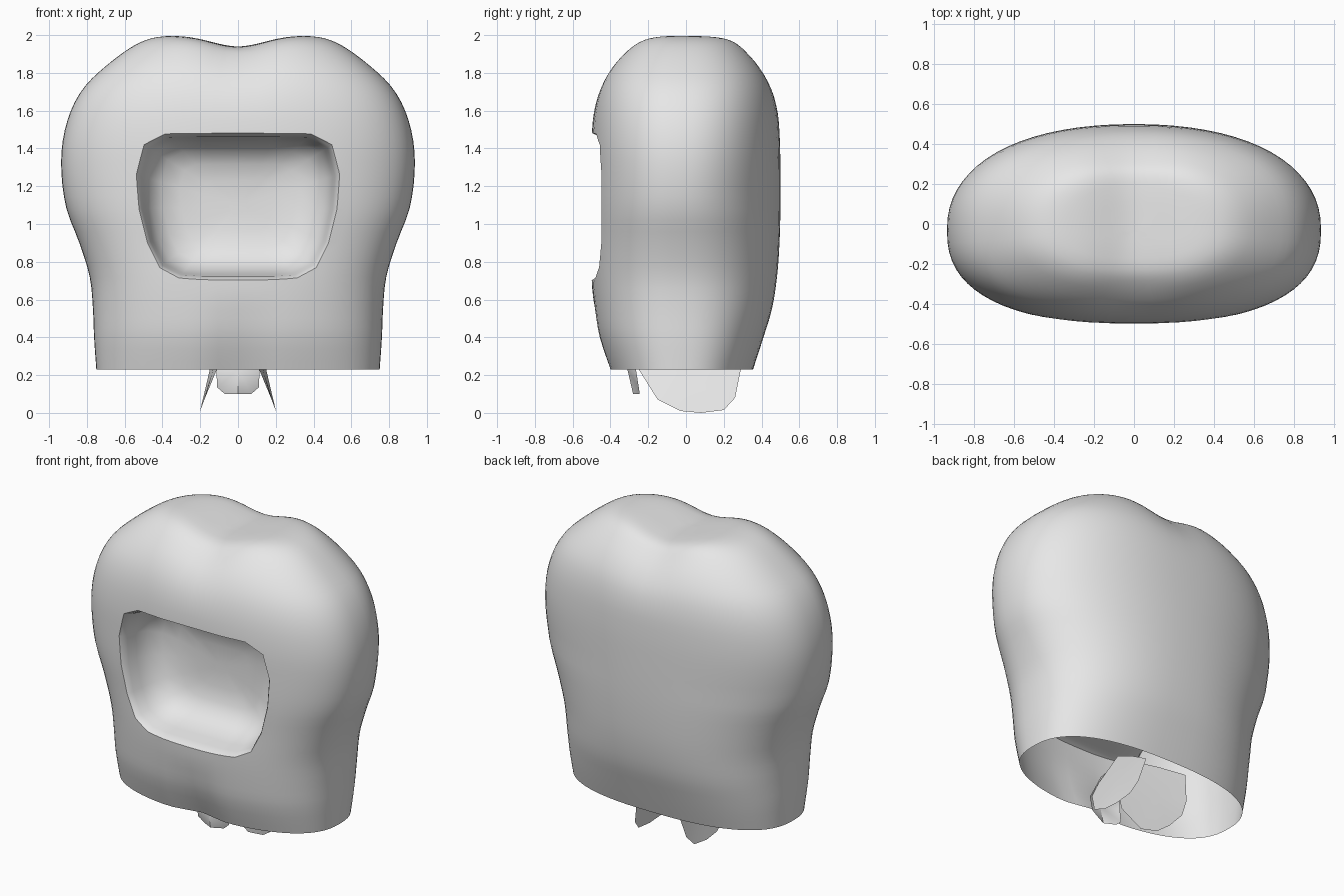
import bpy, bmesh, math
from mathutils import Vector

if "Cube" in bpy.data.objects:
    bpy.data.objects.remove(bpy.data.objects["Cube"], do_unlink=True)

grey = bpy.data.materials.new("plain_grey")
grey.use_nodes = True
grey.diffuse_color = (0.8, 0.8, 0.8, 1)
grey.node_tree.nodes["Principled BSDF"].inputs["Base Color"].default_value = (0.8, 0.8, 0.8, 1)


def make_object(name, bm):
    mesh = bpy.data.meshes.new(name)
    bm.to_mesh(mesh)
    bm.free()
    mesh.materials.append(grey)
    obj = bpy.data.objects.new(name, mesh)
    bpy.context.collection.objects.link(obj)
    return obj


def smooth_rows(rows, steps):
    """Catmull-Rom interpolation through a list of tuples."""
    pts = [Vector(r) for r in rows]
    out = []
    for i in range(len(pts) - 1):
        a, b, c, d = pts[max(i - 1, 0)], pts[i], pts[i + 1], pts[min(i + 2, len(pts) - 1)]
        for k in range(steps):
            t = k / steps
            out.append(b + (c - a) * t / 2 + (a * 2 - b * 5 + c * 4 - d) * t * t / 2
                       + (b * 3 - a - c * 3 + d) * t ** 3 / 2)
    return out + [pts[-1]]


def loft(rings):
    """Closed skin through rings of equal length, capped at both ends."""
    bm = bmesh.new()
    loops = [[bm.verts.new(p) for p in ring] for ring in rings]
    n = len(loops[0])
    for a, b in zip(loops, loops[1:]):
        for i in range(n):
            j = (i + 1) % n
            bm.faces.new((a[i], a[j], b[j], b[i]))
    bm.faces.new(loops[0])
    bm.faces.new(loops[-1])
    bmesh.ops.recalc_face_normals(bm, faces=bm.faces)
    return bm


def clamp(v):
    return min(max(v, 0), 1)


# Body: height, half width, front y, back y
profile = [
    (0.23, 0.75, -0.41, 0.355), (0.4, 0.762, -0.465, 0.41), (0.55, 0.768, -0.487, 0.455),
    (0.72, 0.785, -0.5, 0.482), (0.9, 0.84, -0.5, 0.495), (1.08, 0.908, -0.5, 0.5),
    (1.27, 0.935, -0.5, 0.5), (1.44, 0.928, -0.5, 0.497), (1.6, 0.885, -0.487, 0.485),
    (1.73, 0.81, -0.455, 0.455), (1.84, 0.695, -0.40, 0.40), (1.93, 0.575, -0.325, 0.33),
    (1.975, 0.485, -0.265, 0.28), (1.994, 0.40, -0.21, 0.23), (2.0, 0.3, -0.15, 0.165),
    (2.002, 0.16, -0.09, 0.09), (2.002, 0.02, -0.04, -0.02)]
SEGMENTS, MID_Y = 72, -0.03
rings = []
for z, half, front, back in smooth_rows(profile, 3):
    ring = []
    # cross-section is boxier towards the bottom and the top
    back_power = 0.92 - 0.12 * clamp(abs(z - 1.15) / 0.8)
    for i in range(SEGMENTS):
        ang = 2 * math.pi * i / SEGMENTS
        c, s = math.cos(ang), math.sin(ang)
        power, reach = (back_power, back) if s > 0 else (0.81, front)
        x = math.copysign(half * abs(c) ** power, c)
        y = MID_Y + (reach - MID_Y) * abs(s) ** power
        if s < 0:
            # shallow groove at the lower front
            y += 0.045 * math.exp(-(x / 0.13) ** 2) * clamp((0.62 - z) / 0.39) * abs(s)
        # valley between the two top lobes
        dip = 0.062 * math.exp(-(x / 0.2) ** 2) * clamp((z - 1.55) / 0.4)
        ring.append((x, y, z - dip))
    rings.append(ring)
body = make_object("body_shell", loft(rings))

# Window pocket cutter: rounded outline sunk into the front, ending in a bowl
half_outline = [(0.2, 0.71), (0.31, 0.717), (0.415, 0.77), (0.48, 0.9), (0.52, 1.08),
                (0.532, 1.26), (0.49, 1.415), (0.38, 1.472), (0.2, 1.475)]
outline = half_outline + [(-x, z) for x, z in reversed(half_outline)]
WINDOW_Z = 1.1
pocket_steps = [(1.1, -0.12), (1.025, -0.012), (0.99, 0.015), (0.965, 0.05), (0.94, 0.12),
                (0.88, 0.2), (0.76, 0.27), (0.58, 0.31), (0.35, 0.33), (0.1, 0.335)]
cutter_rings = [[(x * k, -0.5 + 0.19 * (x * k) ** 2 + depth, WINDOW_Z + (z - WINDOW_Z) * k)
                 for x, z in outline] for k, depth in pocket_steps]
cutter = make_object("window_cutter", loft(cutter_rings))
cutter.hide_render = True

cut = body.modifiers.new("window", "BOOLEAN")
cut.operation = "DIFFERENCE"
cut.solver = "EXACT"
cut.object = cutter
bpy.context.view_layer.objects.active = body
bpy.ops.object.modifier_apply(modifier=cut.name)
bpy.data.objects.remove(cutter, do_unlink=True)

# Open the underside of the shell
bm = bmesh.new()
bm.from_mesh(body.data)
bottom = [f for f in bm.faces if all(v.co.z < 0.232 for v in f.verts)]
bmesh.ops.delete(bm, geom=bottom, context="FACES")
bm.to_mesh(body.data)
bm.free()


def leaf(name, hub, points):
    """Thin leaf: a fan of faces around a hub point."""
    bm = bmesh.new()
    centre = bm.verts.new(hub)
    rim = [bm.verts.new(p) for p in points]
    for a, b in zip(rim, rim[1:] + rim[:1]):
        bm.faces.new((centre, a, b))
    return make_object(name, bm)


# Side flaps spreading outward from a shared point inside the shell
side = [(-0.1, 0.46), (-0.23, 0.32), (-0.25, 0.23), (-0.15, 0.07), (-0.03, 0.01), (0.08, 0.0),
        (0.2, 0.015), (0.26, 0.08), (0.29, 0.23), (0.1, 0.35)]
flaps = []
for name, sign in (("left_flap", 1), ("right_flap", -1)):
    curve = [(sign * (0.204 - 0.4 * z + 0.3 * z * (y + 0.25)), y, z)
             for y, z in [(0.03, 0.2)] + side]
    flaps.append(leaf(name, curve[0], curve[1:]))

# Small front flap, bowed forward along its middle
half_flap = [(0.07, -0.245, 0.1), (0.11, -0.25, 0.135), (0.115, -0.265, 0.23), (0.07, -0.22, 0.36)]
flaps.append(leaf("front_flap", (0, -0.31, 0.23), [(0, -0.28, 0.1)] + half_flap + [(0, -0.1, 0.46)]
                  + [(-x, y, z) for x, y, z in reversed(half_flap)]))

# Smooth shading with crisp rims
bpy.ops.object.select_all(action="DESELECT")
for obj in [body] + flaps:
    obj.select_set(True)
bpy.context.view_layer.objects.active = body
bpy.ops.object.shade_smooth_by_angle(angle=math.radians(50))
